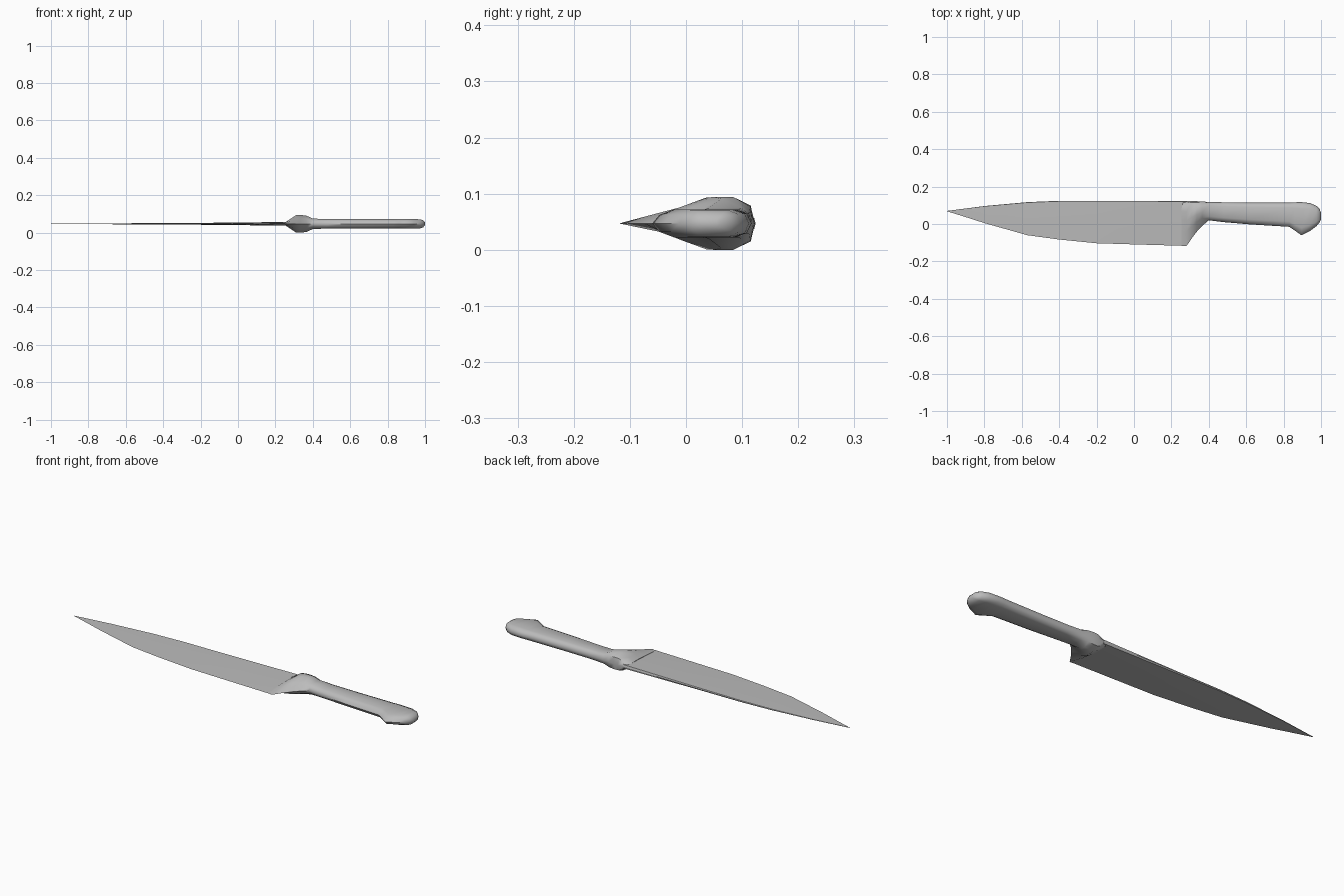
import bpy
import bmesh
import math

if "Cube" in bpy.data.objects:
    bpy.data.objects.remove(bpy.data.objects["Cube"], do_unlink=True)

MID_Z = 0.047

steel = bpy.data.materials.new("steel_grey")
steel.use_nodes = True
GREY = (0.5, 0.5, 0.5, 1)
steel.diffuse_color = GREY
steel.node_tree.nodes["Principled BSDF"].inputs["Base Color"].default_value = GREY


def loft(name, sections, angle):
    """Skin rings along x: (x, low y, high y, half thickness, half profile)."""
    bm = bmesh.new()
    rings = []
    for x, low, high, half, profile in sections:
        upper = [(v, w) for v, w in profile]
        lower = [(v, -w) for v, w in reversed(profile[1:-1])]
        rings.append([bm.verts.new((x, low + (high - low) * v, MID_Z + half * w))
                      for v, w in upper + lower])
    n = len(rings[0])
    for a, b in zip(rings, rings[1:]):
        for i in range(n):
            j = (i + 1) % n
            bm.faces.new((a[i], a[j], b[j], b[i]))
    bm.faces.new(rings[0])
    bm.faces.new(rings[-1])
    bmesh.ops.remove_doubles(bm, verts=bm.verts, dist=0.00005)
    bmesh.ops.recalc_face_normals(bm, faces=bm.faces)
    mesh = bpy.data.meshes.new(name)
    bm.to_mesh(mesh)
    bm.free()
    mesh.materials.append(steel)
    obj = bpy.data.objects.new(name, mesh)
    bpy.context.collection.objects.link(obj)
    bpy.ops.object.select_all(action="DESELECT")
    obj.select_set(True)
    bpy.context.view_layer.objects.active = obj
    bpy.ops.object.shade_smooth_by_angle(angle=math.radians(angle))
    return obj


# Half profiles: position from edge to spine, share of the half thickness
wedge = [(0, 0), (0.35, 0.5), (0.7, 0.85), (0.99, 1), (1, 0)]
swell = [(0, 0), (0.32, 0.62), (0.56, 1), (0.77, 1), (0.96, 0.68), (1, 0)]
grip = [(0, 0), (0.07, 0.6), (0.22, 1), (0.8, 1), (0.95, 0.7), (1, 0)]

# Blade: thin wedge tapering to the point
outline = [
    (-1.0, 0.068, 0.07, 0.0005), (-0.9, 0.037, 0.083, 0.001),
    (-0.8, 0.005, 0.096, 0.0015), (-0.57, -0.06, 0.117, 0.003),
    (-0.4, -0.083, 0.124, 0.004), (-0.2, -0.103, 0.124, 0.005),
    (0.0, -0.109, 0.124, 0.007), (0.28, -0.117, 0.124, 0.01),
]
loft("blade", [row + (wedge,) for row in outline], 30)

# Bolster and handle: swollen collar, slim grip, hooked butt
bolster = [
    (0.255, -0.115, 0.123, 0.010), (0.28, -0.119, 0.123, 0.026),
    (0.31, -0.075, 0.123, 0.046), (0.335, -0.042, 0.122, 0.047),
    (0.365, -0.01, 0.12, 0.044),
]
handle = [
    (0.4, 0.02, 0.118, 0.028), (0.48, 0.01, 0.116, 0.025),
    (0.62, -0.002, 0.114, 0.025), (0.83, -0.015, 0.114, 0.025),
    (0.86, -0.035, 0.116, 0.025), (0.895, -0.06, 0.117, 0.025),
    (0.94, -0.038, 0.112, 0.025), (0.975, -0.012, 0.097, 0.024),
    (0.99, 0.005, 0.083, 0.019), (1.0, 0.025, 0.062, 0.008),
]
loft("handle",
     [row + (swell,) for row in bolster] + [row + (grip,) for row in handle], 50)
